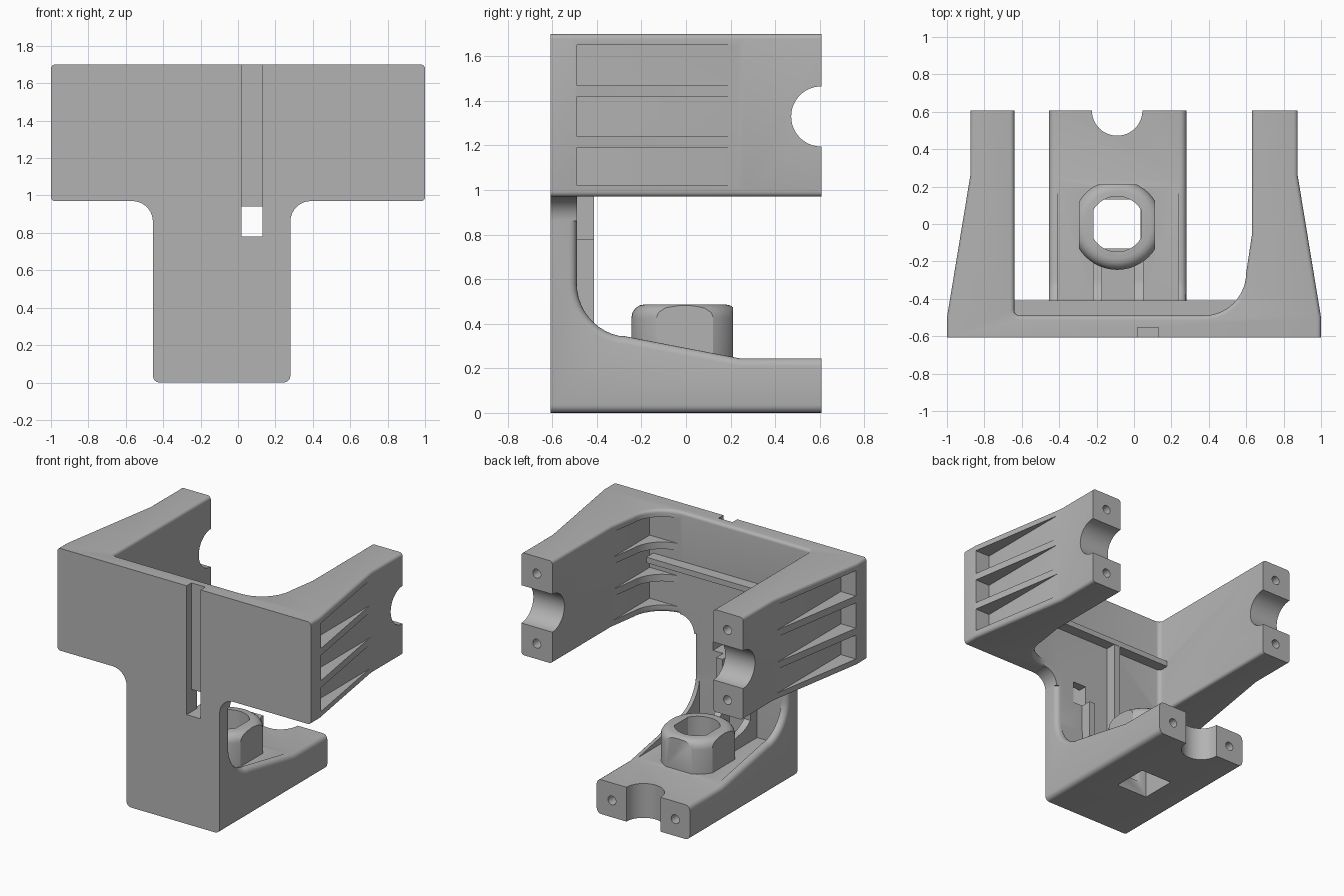
import bpy, bmesh
from math import sin, cos, pi, radians
from mathutils import Vector

default = bpy.data.objects.get("Cube")
if default:
    bpy.data.objects.remove(default)

grey = bpy.data.materials.new("warm_grey")
grey.use_nodes = True
colour = (0.45, 0.45, 0.45, 1)
grey.diffuse_color = colour
grey.node_tree.nodes["Principled BSDF"].inputs["Base Color"].default_value = colour

FRONT, BACK = -0.607, 0.607
WALL = -0.49
STEM_R, STEM_L, MID = -0.455, 0.28, -0.09
ARM_LOW, ARM_TOP, ARM_MID = 0.97, 1.7, 1.33


def arc(cx, cy, r, start, end, n=10):
    angles = [radians(start + (end - start) * i / n) for i in range(n + 1)]
    return [(cx + r * cos(a), cy + r * sin(a)) for a in angles]


def prism(name, pts, axis, low, high, bevel=0, rule=None):
    """Extrude a closed 2D outline along an axis, optionally rounding edges."""
    place = {"x": lambda p, t: (t, p[0], p[1]),
             "y": lambda p, t: (p[0], t, p[1]),
             "z": lambda p, t: (p[0], p[1], t)}[axis]
    bm = bmesh.new()
    face = bm.faces.new([bm.verts.new(place(p, low)) for p in pts])
    ext = bmesh.ops.extrude_face_region(bm, geom=[face])
    verts = [v for v in ext["geom"] if isinstance(v, bmesh.types.BMVert)]
    shift = Vector(place((0, 0), high - low))
    bmesh.ops.translate(bm, verts=verts, vec=shift)
    bmesh.ops.recalc_face_normals(bm, faces=bm.faces)
    if bevel:
        edges = [e for e in bm.edges if rule((e.verts[0].co + e.verts[1].co) / 2)]
        bmesh.ops.bevel(bm, geom=edges, offset=bevel, offset_type="OFFSET",
                        segments=4, profile=0.5, affect="EDGES")
    mesh = bpy.data.meshes.new(name)
    bm.to_mesh(mesh)
    bm.free()
    mesh.materials.append(grey)
    obj = bpy.data.objects.new(name, mesh)
    bpy.context.collection.objects.link(obj)
    return obj


def box(name, x0, x1, y0, y1, z0, z1):
    return prism(name, [(x0, y0), (x1, y0), (x1, y1), (x0, y1)], "z", z0, z1)


def combine(target, tool, operation):
    """Apply a boolean and discard the tool."""
    mod = target.modifiers.new("join", "BOOLEAN")
    mod.operation, mod.solver, mod.object = operation, "EXACT", tool
    bpy.context.view_layer.update()
    graph = bpy.context.evaluated_depsgraph_get()
    mesh = bpy.data.meshes.new_from_object(target.evaluated_get(graph))
    target.modifiers.clear()
    target.data = mesh
    bpy.data.objects.remove(tool)


def add(tool):
    combine(body, tool, "UNION")


def cut(tool):
    combine(body, tool, "DIFFERENCE")


# Upper yoke: front wall with two tapering arms
plan = [(-1, FRONT), (1, FRONT), (1, -0.5), (0.875, 0.26), (0.875, BACK),
        (0.63, BACK), (0.63, -0.06)]
plan += arc(0.37, -0.26, 0.23, 0, -90)
plan += arc(-0.61, -0.46, 0.03, 270, 180, 4)
plan += [(-0.64, BACK), (-0.875, BACK), (-0.875, 0.26), (-1, -0.5)]
body = prism("bracket_body", plan, "z", ARM_LOW, ARM_TOP, 0.022,
             lambda m: (m.z < ARM_LOW + 0.01 or m.z > ARM_TOP - 0.01)
             and FRONT + 0.01 < m.y < BACK - 0.01)

# Stem: lower wall sweeping into the foot
side = [(FRONT, 0), (BACK, 0), (BACK, 0.245), (0.24, 0.245), (-0.28, 0.345)]
side += arc(-0.25, 0.58, 0.24, 258, 180) + [(WALL, 1.03), (FRONT, 1.03)]
add(prism("stem", side, "x", STEM_R, STEM_L, 0.035,
          lambda m: (m.x < STEM_R + 0.01 or m.x > STEM_L - 0.01)
          and FRONT + 0.01 < m.y < BACK - 0.01 and m.z < 1.02))

# Rounded corners where the stem meets the yoke
for edge, s in ((STEM_L, 1), (STEM_R, -1)):
    curve = [(edge + s * (0.11 + x), z) for x, z in arc(0, 0.86, 0.11, 90, 180)]
    outline = curve + [(edge - s * 0.06, 0.86), (edge - s * 0.06, 1.02),
                       (edge + s * 0.11, 1.02)]
    add(prism("corner_fillet", outline, "y", FRONT, WALL))

# Pockets between ribs: outside both arms and in the curved inner corner
for low, high in ((1.02, 1.19), (1.24, 1.42), (1.47, 1.65)):
    for s in (-1, 1):
        xs = sorted((s * 0.88, s * 1.2))
        cut(box("arm_pocket", *xs, WALL, 0.3, low, high))
    cut(box("corner_pocket", 0.3, 0.628, WALL + 0.002, -0.06, low, high))

# Pockets in the foot
for left, right in ((-0.41, -0.22), (-0.17, 0.0), (0.05, 0.235)):
    cut(box("foot_pocket", left, right, WALL + 0.002, 0.3, 0.252, 0.9))

# Stiffening ribs on the wall
add(box("cross_rib", -0.66, 0.6, WALL - 0.03, -0.41, ARM_MID - 0.02, ARM_MID + 0.02))
add(box("upright_rib", -0.22, -0.17, WALL - 0.03, -0.412, 0.23, ARM_MID))
add(box("short_upright_rib", 0.0, 0.05, WALL - 0.03, -0.412, 0.23, 0.78))

# Boss: rounded cylinder trimmed by flats
boss = prism("boss", arc(MID, -0.005, 0.24, 0, 352.5, 47), "z", 0.15, 0.487, 0.06,
             lambda m: m.z > 0.48)
combine(boss, box("boss_flats", MID - 0.203, MID + 0.203, -0.5, 0.21, 0, 1), "INTERSECT")
add(boss)

# Hole through the boss, square from below
hole = prism("boss_hole", arc(MID, 0, 0.148, 0, 352.5, 47), "z", 0.1, 0.8)
combine(hole, box("hole_flats", MID - 0.127, MID + 0.127, -0.5, 0.5, 0, 1), "INTERSECT")
cut(hole)
cut(box("square_hole", MID - 0.126, MID + 0.126, -0.13, 0.13, -0.1, 0.2))

# Half-round seats at the ends of the arms and the foot
cut(prism("arm_seat", arc(BACK, ARM_MID, 0.135, 0, 352.5, 47), "x", -1.2, 1.2))
cut(prism("foot_seat", arc(MID, BACK, 0.135, 0, 352.5, 47), "z", -0.2, 0.4))

# Screw holes beside each seat
screws = [(s * 0.753, ARM_MID + d) for s in (-1, 1) for d in (-0.25, 0.25)]
screws += [(MID - 0.25, 0.12), (MID + 0.25, 0.12)]
for x, z in screws:
    cut(prism("screw_hole", arc(x, z, 0.032, 0, 337.5, 15), "y", 0.4, 0.7))

# Front groove with a window through the wall
cut(box("groove", 0.02, 0.13, -0.8, -0.553, 0.78, 1.9))
cut(box("window", 0.02, 0.13, -0.7, -0.35, 0.78, 0.94))

# Smooth rounded surfaces, crisp edges
bpy.ops.object.select_all(action="DESELECT")
body.select_set(True)
bpy.context.view_layer.objects.active = body
bpy.ops.object.shade_smooth_by_angle(angle=radians(30))
